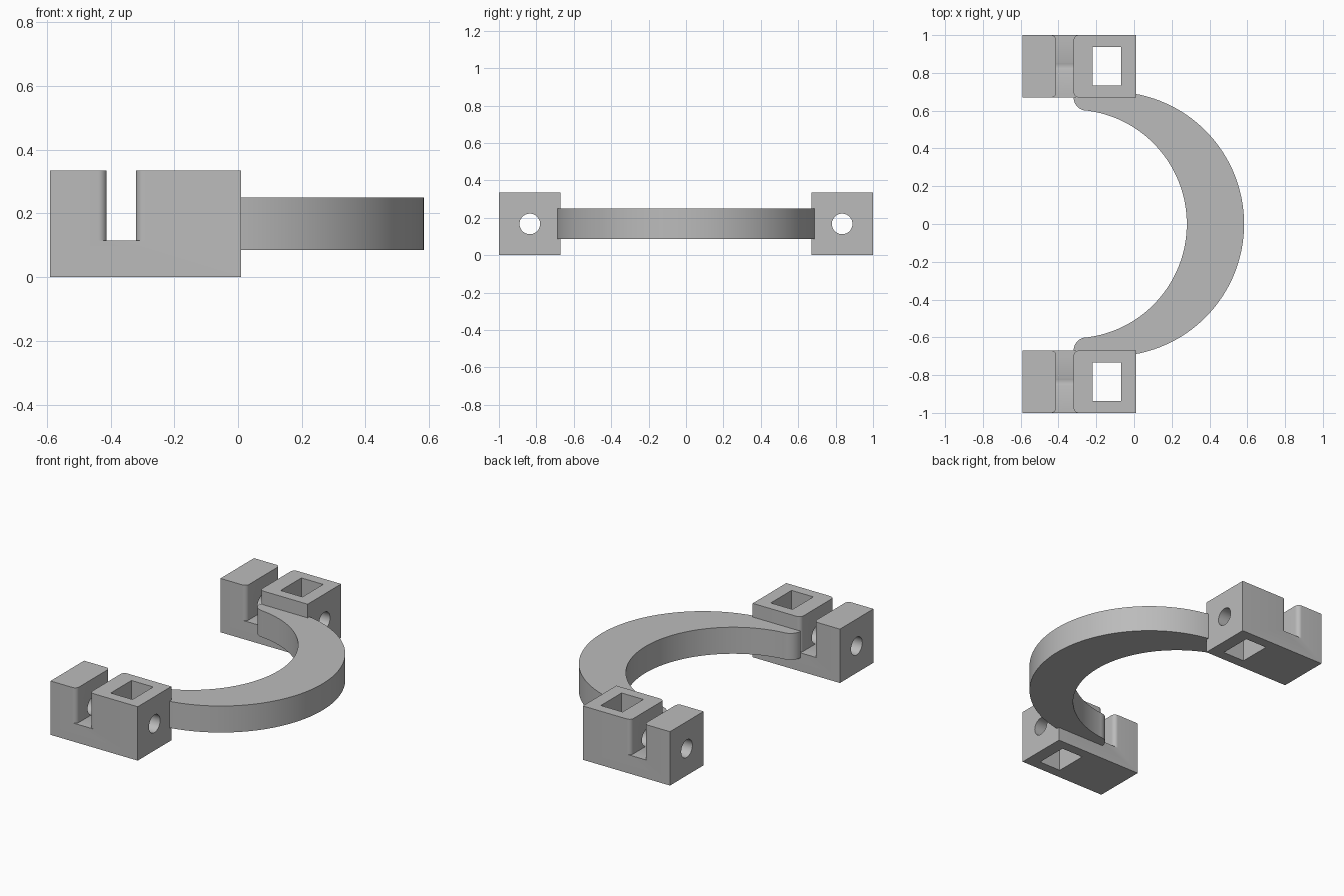
import bpy, bmesh
from math import sin, cos, pi, atan2, radians

if "Cube" in bpy.data.objects:
    bpy.data.objects.remove(bpy.data.objects["Cube"])

grey = bpy.data.materials.new("plain grey")
grey.use_nodes = True
grey.diffuse_color = (0.5, 0.5, 0.5, 1)
grey.node_tree.nodes["Principled BSDF"].inputs["Base Color"].default_value = (0.5, 0.5, 0.5, 1)


def prism(name, outline, z0, z1):
    """Extrude a flat outline upward from z0 to z1."""
    bm = bmesh.new()
    base = bm.faces.new([bm.verts.new((x, y, z0)) for x, y in outline])
    top = bmesh.ops.extrude_face_region(bm, geom=[base])["geom"]
    bmesh.ops.translate(bm, vec=(0, 0, z1 - z0),
                        verts=[v for v in top if isinstance(v, bmesh.types.BMVert)])
    bmesh.ops.recalc_face_normals(bm, faces=bm.faces)
    mesh = bpy.data.meshes.new(name)
    bm.to_mesh(mesh)
    bm.free()
    mesh.materials.append(grey)
    obj = bpy.data.objects.new(name, mesh)
    bpy.context.collection.objects.link(obj)
    return obj


def rect(x0, x1, y0, y1):
    return [(x0, y0), (x1, y0), (x1, y1), (x0, y1)]


def arc(cx, cy, r, a0, a1, n):
    return [(cx + r * cos(a0 + (a1 - a0) * i / n),
             cy + r * sin(a0 + (a1 - a0) * i / n)) for i in range(n + 1)]


def select(obj):
    bpy.ops.object.select_all(action="DESELECT")
    obj.select_set(True)
    bpy.context.view_layer.objects.active = obj


def smooth(obj):
    select(obj)
    bpy.ops.object.shade_smooth_by_angle(angle=radians(30))


def clamp_block(name, side):
    """Slotted block with a square nut pocket and a round bolt hole."""
    y0, y1 = sorted((side * 0.67, side * 1.0))
    mid = (y0 + y1) / 2
    block = prism(name, rect(-0.59, 0.01, y0, y1), 0, 0.335)

    # Slot outline, flared at its ends to round the block's vertical corners
    xl, xr, r, n = -0.412, -0.32, 0.027, 8
    slot = (arc(xl - r, y0 + r, r, -pi / 2, 0, n)
            + arc(xl - r, y1 - r, r, 0, pi / 2, n)
            + [(xl - r, y1 + 0.05), (xr + r, y1 + 0.05)]
            + arc(xr + r, y1 - r, r, pi / 2, pi, n)
            + arc(xr + r, y0 + r, r, pi, 1.5 * pi, n)
            + [(xr + r, y0 - 0.05), (xl - r, y0 - 0.05)])
    cutters = [prism("slot_cutter", slot, 0.115, 0.5),
               prism("pocket_cutter", rect(-0.22, -0.07, mid - 0.102, mid + 0.102), -0.1, 0.5)]
    bpy.ops.mesh.primitive_cylinder_add(vertices=48, radius=0.055, depth=1,
                                        location=(-0.29, mid, 0.167),
                                        rotation=(0, pi / 2, 0))
    cutters.append(bpy.context.object)
    cutters[-1].data.materials.append(grey)

    for cutter in cutters:
        mod = block.modifiers.new("cut", "BOOLEAN")
        mod.operation, mod.solver, mod.object = "DIFFERENCE", "EXACT", cutter
        select(block)
        bpy.ops.object.modifier_apply(modifier=mod.name)
        bpy.data.objects.remove(cutter)
    smooth(block)


clamp_block("front_clamp_block", -1)
clamp_block("back_clamp_block", 1)

# Crescent arm: outer and inner arcs on different centres, rounded inner tips
outer_c, outer_r, inner_c, inner_r, tip = -0.117, 0.70, -0.325, 0.605, 0.07
outer_end = atan2(0.672, -0.32 - outer_c)
inner_end = atan2(0.60, -0.25 - inner_c)
arm = prism("crescent_arm",
            arc(outer_c, 0, outer_r, -outer_end, outer_end, 96)
            + arc(-0.32 + tip, 0.60 + tip, tip, pi, 1.5 * pi, 10)
            + arc(inner_c, 0, inner_r, inner_end - 0.01, 0.01 - inner_end, 96)
            + arc(-0.32 + tip, -0.60 - tip, tip, pi / 2, pi, 10),
            0.085, 0.25)
smooth(arm)
